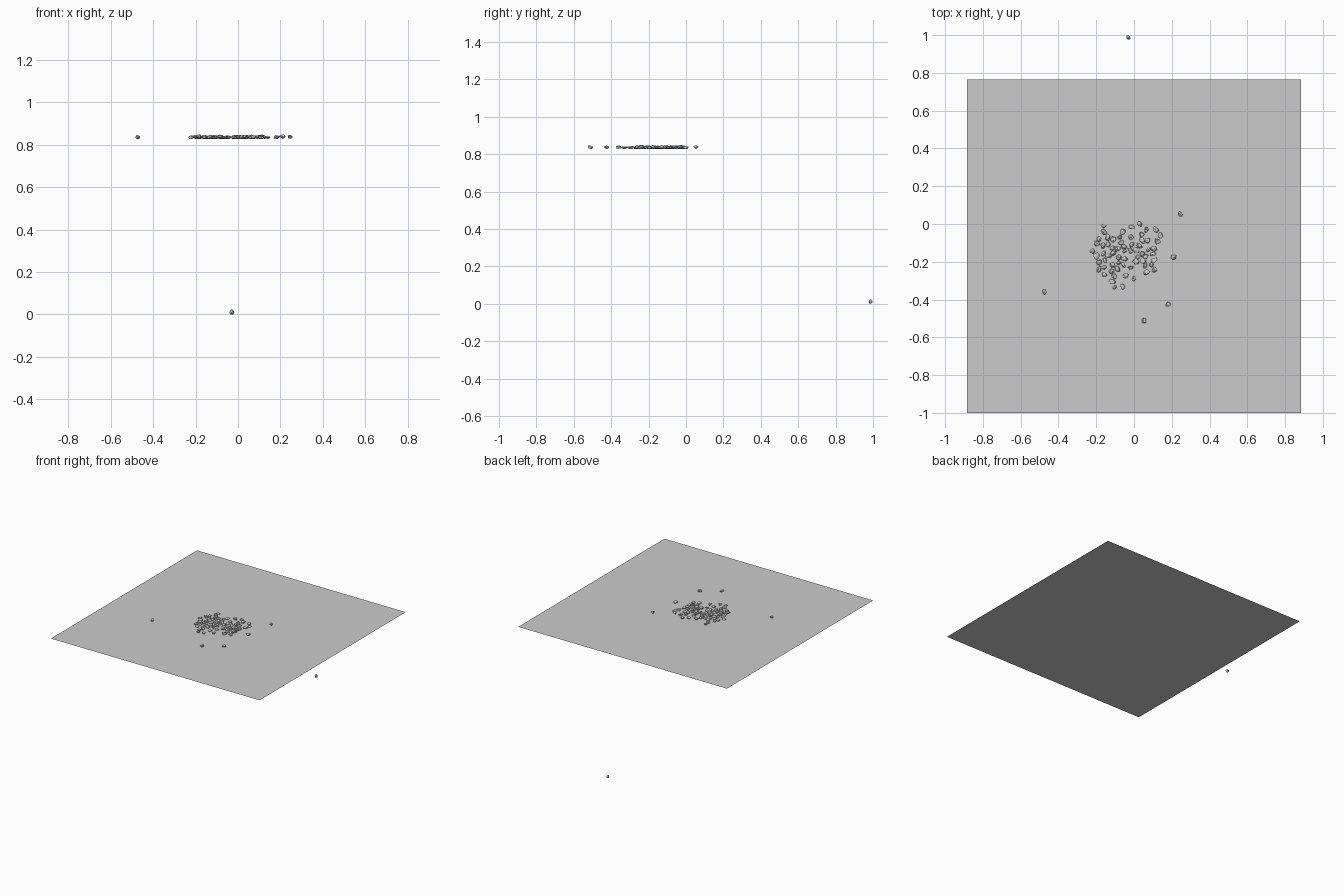
import bpy, bmesh, math, random
from mathutils import Vector

if "Cube" in bpy.data.objects:
    bpy.data.objects.remove(bpy.data.objects["Cube"], do_unlink=True)

rng = random.Random(7)
GROUND_Z = 0.828
HALF = 0.883

grey = bpy.data.materials.new("stone_grey")
grey.use_nodes = True
colour = (0.6, 0.6, 0.6, 1)
grey.diffuse_color = colour
grey.node_tree.nodes["Principled BSDF"].inputs["Base Color"].default_value = colour


def add_object(name, bm, location):
    mesh = bpy.data.meshes.new(name)
    bm.to_mesh(mesh)
    bm.free()
    mesh.materials.append(grey)
    obj = bpy.data.objects.new(name, mesh)
    obj.location = location
    bpy.context.collection.objects.link(obj)
    return obj


def add_stone(name, x, y, z, size, height):
    """Faceted pebble: convex hull of points on a lumpy ellipsoid, resting on z."""
    bm = bmesh.new()
    turn = rng.uniform(0, math.tau)
    narrow = rng.uniform(0.65, 0.95)
    for _ in range(22):
        p = Vector([rng.gauss(0, 1) for _ in range(3)]).normalized()
        p *= rng.uniform(0.88, 1.1)
        p = Vector((p.x * size, p.y * size * narrow, p.z * height))
        c, s = math.cos(turn), math.sin(turn)
        bm.verts.new((p.x * c - p.y * s, p.x * s + p.y * c, p.z))
    hull = bmesh.ops.convex_hull(bm, input=bm.verts)
    loose = {g for g in hull["geom_interior"] + hull["geom_unused"]
             if isinstance(g, bmesh.types.BMVert)}
    bmesh.ops.delete(bm, geom=list(loose), context="VERTS")
    bmesh.ops.recalc_face_normals(bm, faces=bm.faces)
    bottom = min(v.co.z for v in bm.verts)
    return add_object(name, bm, (x, y, z - bottom))


# Flat square ground sheet
bm = bmesh.new()
bmesh.ops.create_grid(bm, x_segments=1, y_segments=1, size=HALF)
add_object("ground_sheet", bm, (0, HALF - 1, GROUND_Z))

# Stones that rolled away from the pile, and the one that fell off the edge
strays = [(.245, .05), (.21, -.175), (.18, -.425), (.055, -.512), (-.473, -.36)]
for i, (x, y) in enumerate(strays):
    add_stone(f"stray_stone_{i}", x, y, GROUND_Z, 0.017, 0.010)
add_stone("fallen_stone", -.03, .987, 0, 0.013, 0.014)

# Main stones of the pile
pile = [(-.16, -.01), (-.14, -.07), (-.185, -.08), (-.06, -.04), (-.015, -.07),
        (.03, 0), (.065, -.03), (.115, -.03), (.14, -.06), (.125, -.09),
        (.1, -.16), (.11, -.245), (.06, -.22), (0, -.29), (-.1, -.335),
        (-.06, -.33), (-.12, -.25), (-.185, -.24), (-.22, -.145), (-.16, -.155),
        (-.11, -.155), (-.08, -.175), (-.02, -.14), (.03, -.115), (.01, -.2),
        (-.07, -.1)]

# Fill the gaps, densest across the middle of the pile
for _ in range(4000):
    if len(pile) >= 66:
        break
    x, y = rng.uniform(-.2, .13), rng.gauss(-.17, .05)
    inside = math.hypot(x + .04, y + .16) < .18
    if inside and all(math.hypot(x - a, y - b) > .025 for a, b in pile):
        pile.append((x, y))
for i, (x, y) in enumerate(pile):
    add_stone(f"pile_stone_{i}", x, y, GROUND_Z,
              rng.uniform(.014, .020), rng.uniform(.007, .011))
